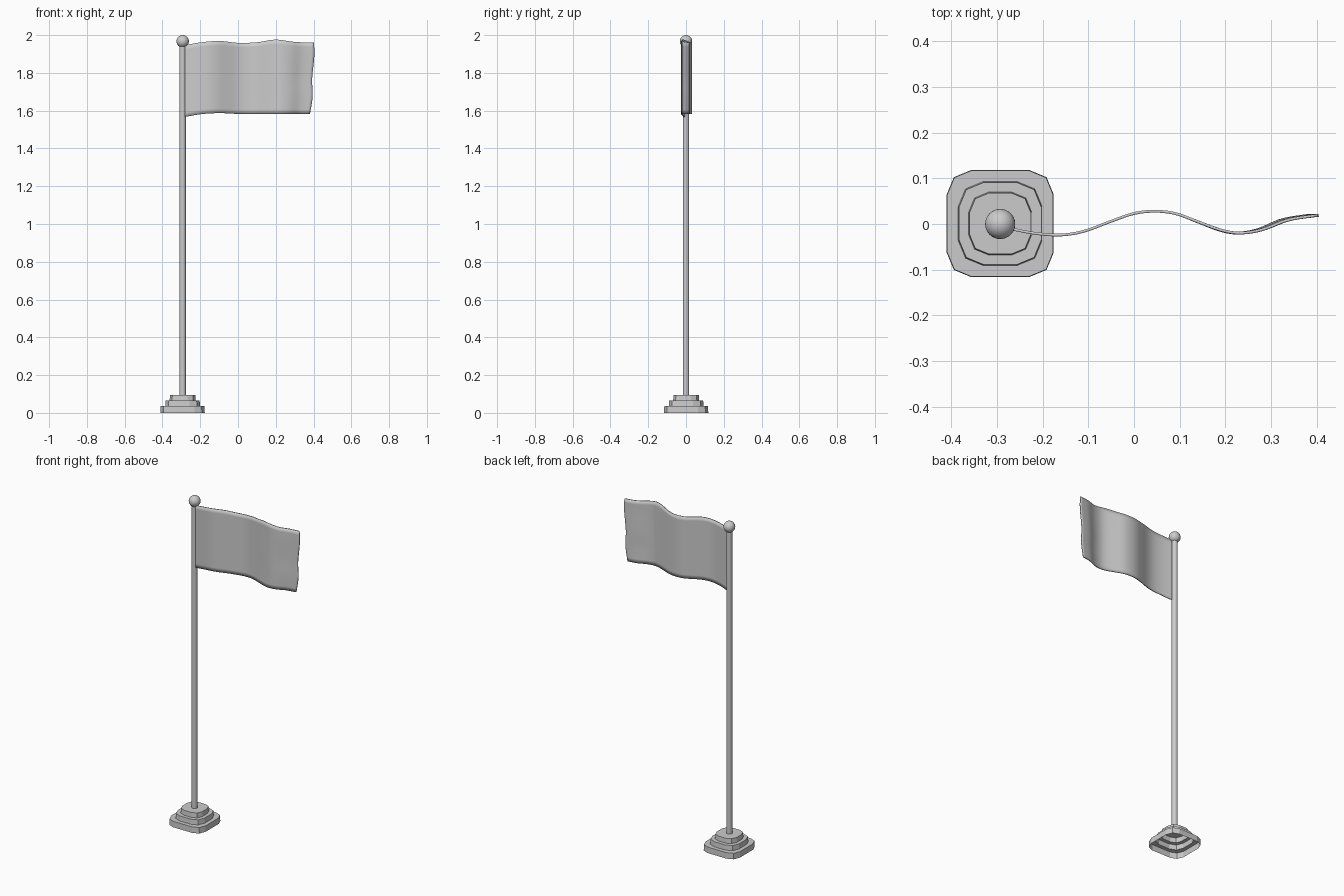
import bpy, bmesh, math

if "Cube" in bpy.data.objects:
    bpy.data.objects.remove(bpy.data.objects["Cube"])

POLE_X = -0.293


def finish(name, bm, angle=35):
    bmesh.ops.recalc_face_normals(bm, faces=bm.faces)
    me = bpy.data.meshes.new(name)
    bm.to_mesh(me)
    bm.free()
    ob = bpy.data.objects.new(name, me)
    bpy.context.collection.objects.link(ob)
    bpy.ops.object.select_all(action='DESELECT')
    bpy.context.view_layer.objects.active = ob
    ob.select_set(True)
    bpy.ops.object.shade_smooth_by_angle(angle=math.radians(angle))
    return ob


def spline(pts, x):
    """Smooth curve through (x, value) points."""
    n = len(pts)

    def slope(i):
        a, b = pts[max(i - 1, 0)], pts[min(i + 1, n - 1)]
        return (b[1] - a[1]) / (b[0] - a[0])
    i = 0
    while i < n - 2 and x > pts[i + 1][0]:
        i += 1
    (x0, y0), (x1, y1) = pts[i], pts[i + 1]
    h = x1 - x0
    t = (x - x0) / h
    return ((2*t**3 - 3*t**2 + 1) * y0 + (t**3 - 2*t**2 + t) * h * slope(i)
            + (3*t**2 - 2*t**3) * y1 + (t**3 - t**2) * h * slope(i + 1))


# Stepped base: hollow shell of rounded squares, open underneath
def rounded_square(bm, half, radius, z):
    c = half - radius
    ring = []
    for q in range(4):
        for k in range(3):
            a = math.radians(90 * q + 45 * k)
            sx = 1 if q in (0, 3) else -1
            sy = 1 if q in (0, 1) else -1
            ring.append(bm.verts.new((POLE_X + sx * c + radius * math.cos(a),
                                      0.001 + sy * c + radius * math.sin(a), z)))
    return ring


bm = bmesh.new()
rings = [rounded_square(bm, *s) for s in (
    (0.117, 0.053, 0.0), (0.116, 0.053, 0.036),
    (0.092, 0.055, 0.036), (0.090, 0.054, 0.066),
    (0.069, 0.044, 0.066), (0.067, 0.043, 0.095))]
for a, b in zip(rings, rings[1:]):
    for i in range(12):
        j = (i + 1) % 12
        bm.faces.new((a[i], a[j], b[j], b[i]))
bm.faces.new(rings[-1])
finish("base", bm, 20)

# Pole
bpy.ops.mesh.primitive_cylinder_add(vertices=16, radius=0.017, depth=1.86,
                                    location=(POLE_X, 0, 1.02))
bpy.context.object.name = "pole"
bpy.ops.object.shade_smooth_by_angle(angle=math.radians(35))

# Ball finial
bpy.ops.mesh.primitive_uv_sphere_add(segments=24, ring_count=16, radius=0.033,
                                     location=(POLE_X, 0, 1.967))
bpy.context.object.name = "ball_finial"
bpy.ops.object.shade_smooth()

# Waving flag: ripple in y, wavy top, bottom and free edges
ripple = [(-0.29, -0.006), (-0.22, -0.02), (-0.16, -0.024), (-0.11, -0.016), (-0.05, 0.006),
          (0.0, 0.023), (0.045, 0.028), (0.09, 0.023), (0.14, 0.005),
          (0.19, -0.013), (0.23, -0.02), (0.28, -0.013), (0.34, 0.009), (0.405, 0.019)]
top = [(-0.29, 1.945), (-0.2, 1.961), (-0.1, 1.969), (0.0, 1.959),
       (0.1, 1.962), (0.2, 1.976), (0.3, 1.964), (0.405, 1.96)]
bottom = [(-0.29, 1.565), (-0.2, 1.581), (-0.1, 1.587), (0.0, 1.583),
          (0.2, 1.583), (0.405, 1.583)]
free_edge = [(0.0, 0.381), (0.25, 0.395), (0.48, 0.392), (0.83, 0.404), (1.0, 0.402)]
NX, NZ = 48, 16
bm = bmesh.new()
grid = []
for i in range(NX + 1):
    u = i / NX
    x0 = -0.285 + 0.69 * u
    row = []
    for k in range(NZ + 1):
        v = k / NZ
        w = max(0, (u - 0.55) / 0.45) ** 1.5
        x = x0 + (spline(free_edge, v) - 0.405) * w
        zb, zt = spline(bottom, x0), spline(top, x0)
        row.append(bm.verts.new((x, spline(ripple, x0), zb + (zt - zb) * v)))
    grid.append(row)
for a, b in zip(grid, grid[1:]):
    for k in range(NZ):
        bm.faces.new((a[k], b[k], b[k + 1], a[k + 1]))
flag = finish("flag", bm)
mod = flag.modifiers.new("thickness", 'SOLIDIFY')
mod.thickness = 0.006
mod.offset = 0
